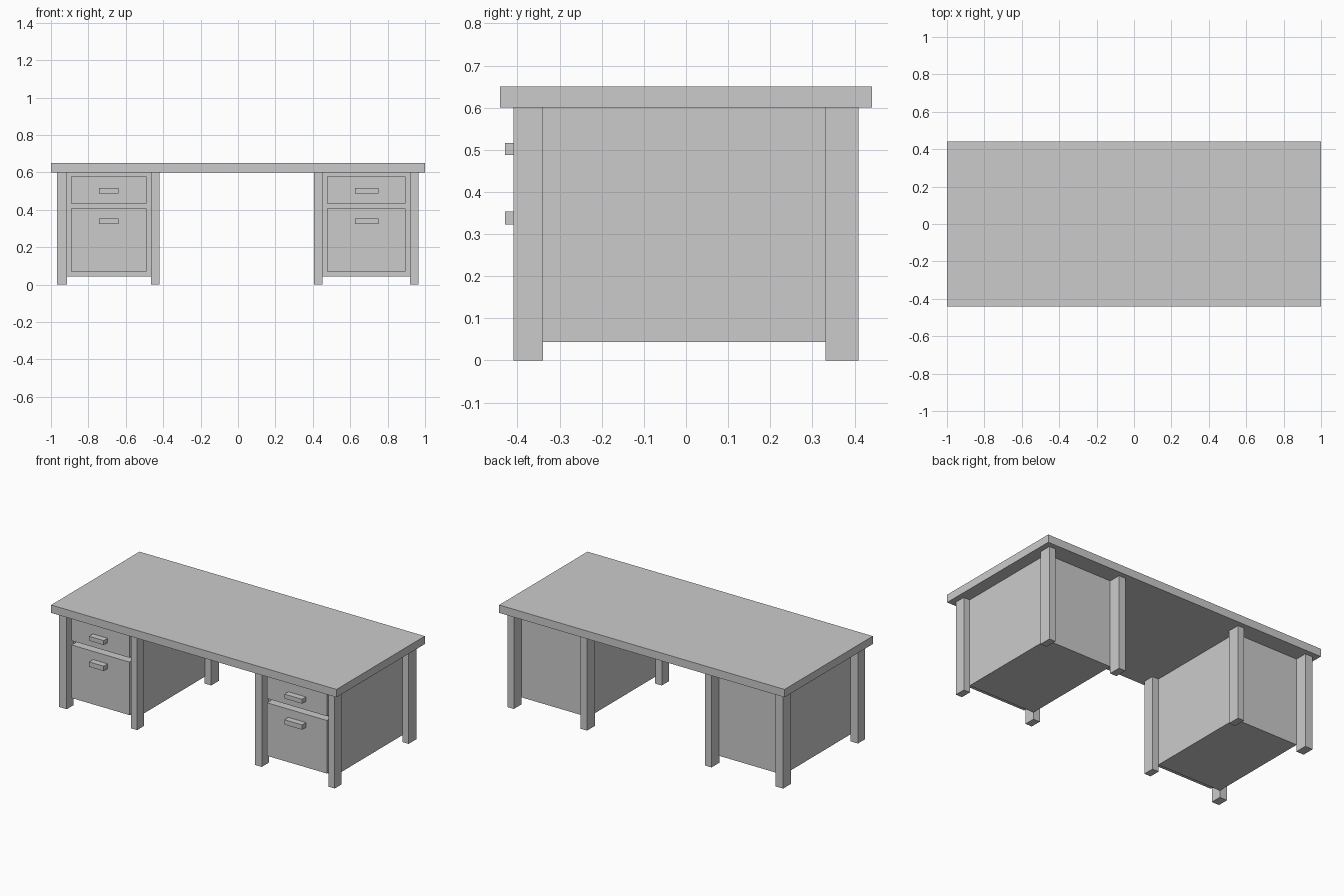
import bpy

if "Cube" in bpy.data.objects:
    bpy.data.objects.remove(bpy.data.objects["Cube"])


def box(name, x, y, z):
    """Axis-aligned box from (min, max) ranges."""
    bpy.ops.mesh.primitive_cube_add(size=1, location=[(a + b) / 2 for a, b in (x, y, z)])
    ob = bpy.context.object
    ob.name = name
    ob.scale = [b - a for a, b in (x, y, z)]
    bpy.ops.object.transform_apply(location=False, rotation=False, scale=True)
    return ob


TOP_Z = 0.60
LEG_Y = {"front": (-0.409, -0.339), "back": (0.331, 0.409)}

# Desktop
box("desktop", (-1, 1), (-0.442, 0.442), (TOP_Z, 0.65))


def pedestal(side, legs_x, drawer_x, handle_x):
    # Cabinet sits between the four corner legs
    (a, b), (c, d) = legs_x
    box(side + "_cabinet", (b - 0.001, c + 0.001), (-0.34, 0.332), (0.044, TOP_Z))

    # Corner legs
    for end, y in LEG_Y.items():
        box(f"{side}_{end}_leg_a", (a, b), y, (0, TOP_Z))
        box(f"{side}_{end}_leg_b", (c, d), y, (0, TOP_Z))

    # Drawer fronts with bar handles
    for level, z, hz in (("upper", (0.433, 0.578), (0.488, 0.516)),
                         ("lower", (0.07, 0.406), (0.323, 0.354))):
        box(f"{side}_{level}_drawer", drawer_x, (-0.391, -0.34), z)
        box(f"{side}_{level}_handle", handle_x, (-0.43, -0.391), hz)


pedestal("left", ((-0.967, -0.914), (-0.465, -0.42)), (-0.893, -0.488), (-0.743, -0.64))
pedestal("right", ((0.407, 0.453), (0.92, 0.964)), (0.477, 0.896), (0.626, 0.75))
